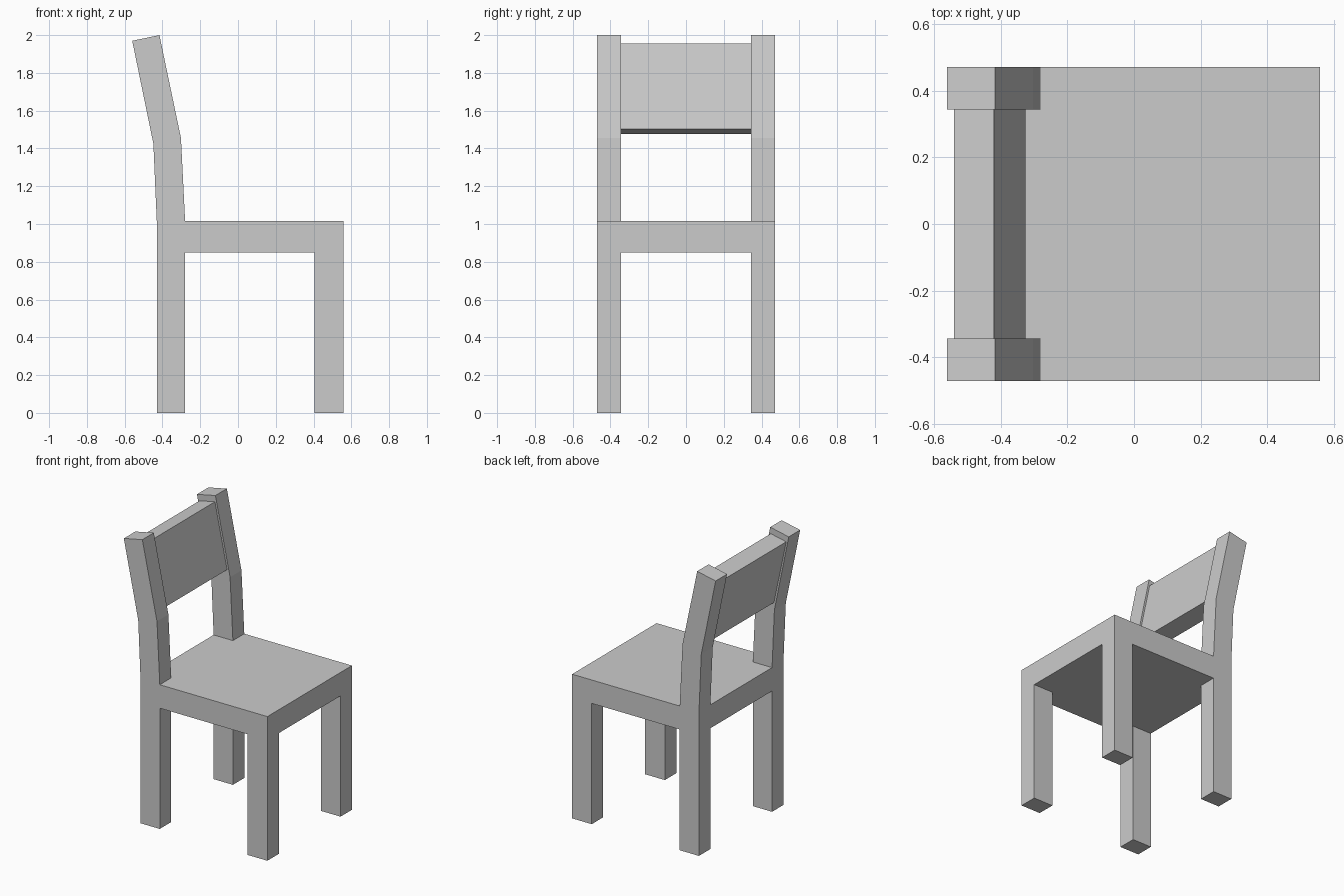
import bpy, bmesh, math

if "Cube" in bpy.data.objects:
    bpy.data.objects.remove(bpy.data.objects["Cube"])

XS = [-0.43, -0.28, 0.405, 0.558]      # seat/leg divisions front to back
YS = [-0.47, -0.343, 0.343, 0.47]      # seat/leg divisions side to side
SEAT_Z0, SEAT_Z1 = 0.85, 1.015


def finish(bm, name):
    bmesh.ops.recalc_face_normals(bm, faces=bm.faces)
    mesh = bpy.data.meshes.new(name)
    bm.to_mesh(mesh)
    bm.free()
    obj = bpy.data.objects.new(name, mesh)
    bpy.context.collection.objects.link(obj)
    return obj


def extrude(bm, face):
    """Extrude one face in place and return the new end face."""
    res = bmesh.ops.extrude_discrete_faces(bm, faces=[face])
    return res["faces"][0]


def corner_faces(bm, z, back_only=False):
    out = []
    for f in bm.faces:
        c = f.calc_center_median()
        if abs(f.normal.z) < 0.9 or abs(c.z - z) > 1e-4 or abs(c.y) < YS[2]:
            continue
        if c.x < XS[1] or (c.x > XS[2] and not back_only):
            out.append(f)
    return out


# Seat slab, divided so legs and posts grow from its corners
bm = bmesh.new()
grid = [[bm.verts.new((x, y, SEAT_Z0)) for y in YS] for x in XS]
for i in range(3):
    for j in range(3):
        bm.faces.new((grid[i][j], grid[i + 1][j], grid[i + 1][j + 1], grid[i][j + 1]))
top = bmesh.ops.extrude_face_region(bm, geom=bm.faces[:], use_keep_orig=True)
bmesh.ops.translate(bm, vec=(0, 0, SEAT_Z1 - SEAT_Z0),
                    verts=[g for g in top["geom"] if isinstance(g, bmesh.types.BMVert)])
bmesh.ops.recalc_face_normals(bm, faces=bm.faces)
bm.normal_update()

# Four legs
for f in corner_faces(bm, SEAT_Z0):
    for v in extrude(bm, f).verts:
        v.co.z = 0
bm.normal_update()

# Two bent back posts: (front x, front z), (rear x, rear z) of each section
SECTIONS = [((-0.302, 1.455), (-0.448, 1.425)),
            ((-0.416, 2.0), (-0.56, 1.97))]
for f in corner_faces(bm, SEAT_Z1, back_only=True):
    for front, rear in SECTIONS:
        f = extrude(bm, f)
        mid = f.calc_center_median().x
        for v in f.verts:
            v.co.x, v.co.z = front if v.co.x > mid else rear

# Merge flush faces
bmesh.ops.dissolve_limit(bm, angle_limit=math.radians(0.5),
                         verts=bm.verts[:], edges=bm.edges[:])
finish(bm, "seat_frame")

# Tilted backrest panel between the posts
bm = bmesh.new()
profile = [(-0.325, 1.502), (-0.42, 1.955), (-0.54, 1.93), (-0.445, 1.477)]
face = bm.faces.new([bm.verts.new((x, -0.345, z)) for x, z in profile])
ext = bmesh.ops.extrude_face_region(bm, geom=[face], use_keep_orig=True)
bmesh.ops.translate(bm, vec=(0, 0.69, 0),
                    verts=[g for g in ext["geom"] if isinstance(g, bmesh.types.BMVert)])
finish(bm, "backrest")
